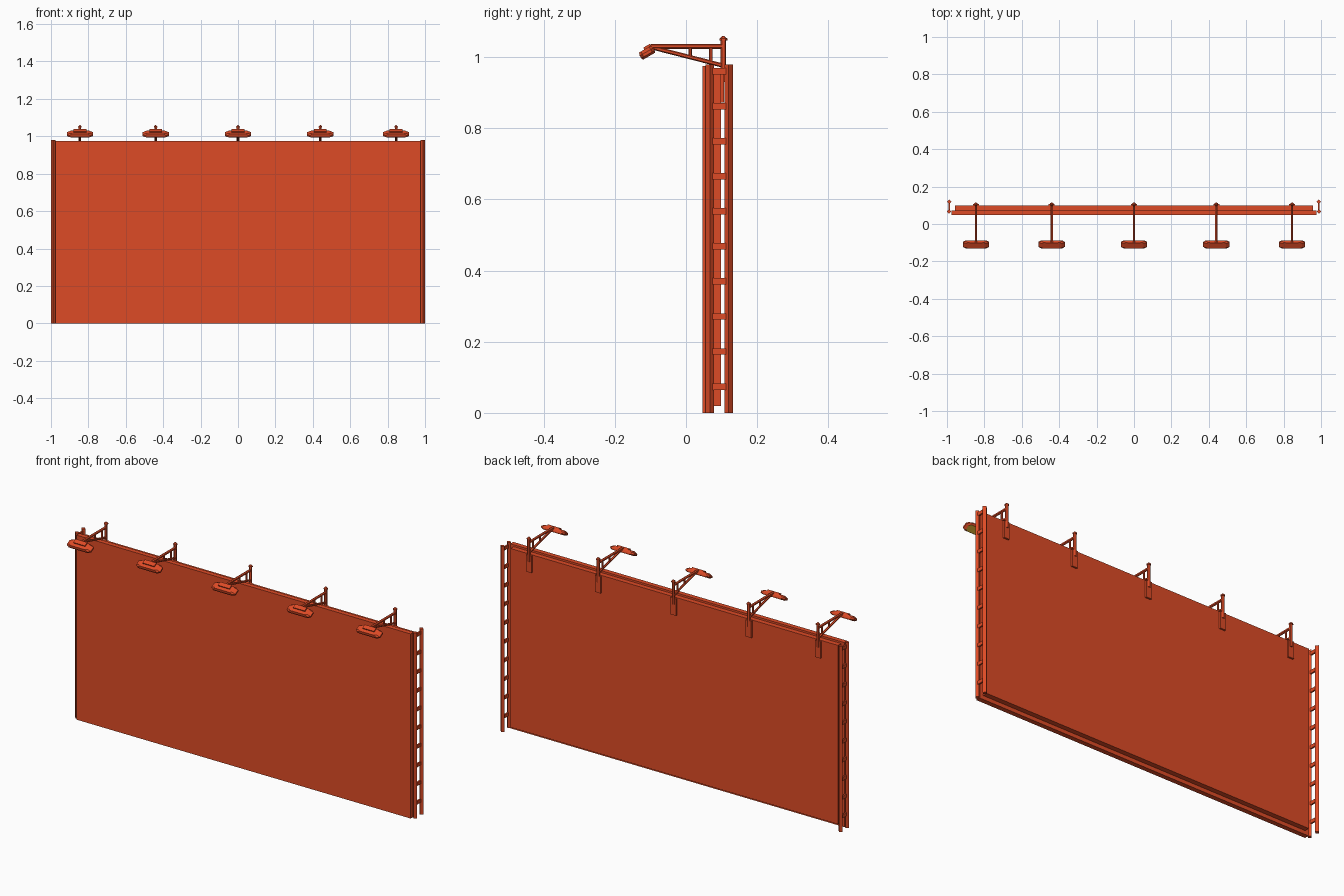
import bpy, bmesh, math
from mathutils import Vector, Matrix

if "Cube" in bpy.data.objects:
    bpy.data.objects.remove(bpy.data.objects["Cube"], do_unlink=True)


def material(name, rgb):
    m = bpy.data.materials.new(name)
    m.use_nodes = True
    m.diffuse_color = (*rgb, 1)
    m.node_tree.nodes["Principled BSDF"].inputs["Base Color"].default_value = (*rgb, 1)
    return m


RED = material("orange red paint", (0.73, 0.07, 0.019))
GLASS = material("amber glass", (0.70, 0.42, 0.03))


def add_box(bm, lo, hi):
    lo, hi = Vector(lo), Vector(hi)
    size = Matrix.Diagonal((*(hi - lo), 1))
    bmesh.ops.create_cube(bm, size=1, matrix=Matrix.Translation((lo + hi) / 2) @ size)


def add_rod(bm, a, b, radius, sides=4, tip=None):
    """Prism or cone running from a to b."""
    a, b = Vector(a), Vector(b)
    turn = (b - a).to_track_quat("Z", "Y").to_matrix().to_4x4()
    bmesh.ops.create_cone(bm, cap_ends=True, segments=sides, radius1=radius,
                          radius2=radius if tip is None else tip, depth=(b - a).length,
                          matrix=Matrix.Translation((a + b) / 2) @ turn)


def finish(bm, name, mats=(RED,)):
    bmesh.ops.recalc_face_normals(bm, faces=bm.faces)
    mesh = bpy.data.meshes.new(name)
    bm.to_mesh(mesh)
    bm.free()
    for m in mats:
        mesh.materials.append(m)
    obj = bpy.data.objects.new(name, mesh)
    bpy.context.scene.collection.objects.link(obj)
    return obj


# Display panel and the shorter board behind it
bm = bmesh.new()
add_box(bm, (-0.977, 0.047, 0), (0.977, 0.072, 0.975))
finish(bm, "display_panel")
bm = bmesh.new()
add_box(bm, (-0.957, 0.072, 0.02), (0.957, 0.098, 0.965))
finish(bm, "backing_board")

# Ladder on each side: two diamond rails and ten rungs
for side, label in ((1, "left"), (-1, "right")):
    x = side * 0.988
    bm = bmesh.new()
    for y in (0.067, 0.12):
        add_rod(bm, (x, y, 0), (x, y, 0.98), 0.012)
    finish(bm, label + "_ladder_rails")
    bm = bmesh.new()
    for i in range(10):
        z = 0.074 + i * 0.0985
        add_box(bm, (x - 0.004, 0.073, z - 0.009), (x + 0.004, 0.112, z + 0.009))
    finish(bm, label + "_ladder_rungs")


def add_outline(bm, half_x, half_y, cut, z):
    """Ring of a rectangle with cut corners."""
    corners = [(half_x - cut, half_y), (half_x, half_y - cut * 0.6)]
    quarter = corners + [(x, -y) for x, y in reversed(corners)]
    ring = quarter + [(-x, -y) for x, y in quarter]
    return [bm.verts.new((x, y, z)) for x, y in ring]


def lamp_head(name, x):
    bm = bmesh.new()
    rings = [add_outline(bm, *r) for r in ((0.058, 0.019, 0.012, -0.012),
                                           (0.070, 0.022, 0.014, -0.006),
                                           (0.070, 0.022, 0.014, 0.002),
                                           (0.052, 0.019, 0.010, 0.011))]
    for low, high in zip(rings, rings[1:]):
        for i in range(len(low)):
            j = (i + 1) % len(low)
            bm.faces.new((low[i], low[j], high[j], high[i]))
    bm.faces.new(rings[-1])
    lens = bm.faces.new(rings[0])
    bmesh.ops.inset_individual(bm, faces=[lens], thickness=0.003, depth=0)
    lens.material_index = 1
    # Raised housing where the arm joins
    add_box(bm, (-0.034, -0.002, 0.009), (0.034, 0.020, 0.017))
    obj = finish(bm, name, (RED, GLASS))
    obj.location = (x, -0.11, 1.013)
    obj.rotation_euler = (math.radians(30), 0, 0)


# Five floodlights with their brackets
for n, x in enumerate((-0.845, -0.44, 0, 0.44, 0.845), 1):
    bm = bmesh.new()
    add_box(bm, (x - 0.016, 0.096, 0.873), (x + 0.016, 0.107, 0.962))
    finish(bm, f"mounting_plate_{n}")

    bm = bmesh.new()
    add_rod(bm, (x, 0.105, 0.93), (x, 0.105, 1.05), 0.008, 6)
    add_rod(bm, (x, 0.105, 1.047), (x, 0.105, 1.052), 0.011, 6)
    add_rod(bm, (x, 0.105, 1.052), (x, 0.105, 1.059), 0.011, 6, 0.003)
    finish(bm, f"lamp_post_{n}")

    bm = bmesh.new()
    top, y_tip = 1.030, -0.098
    add_rod(bm, (x, 0.105, top), (x, y_tip, top), 0.007, 6)
    add_rod(bm, (x, 0.105, 0.976), (x, y_tip, 1.028), 0.006, 6)
    for y in (0.012, 0.07):
        low = 0.976 + (0.105 - y) / (0.105 - y_tip) * 0.052
        add_rod(bm, (x, y, low), (x, y, top), 0.005, 6)
    finish(bm, f"lamp_arm_{n}")
    lamp_head(f"lamp_head_{n}", x)
